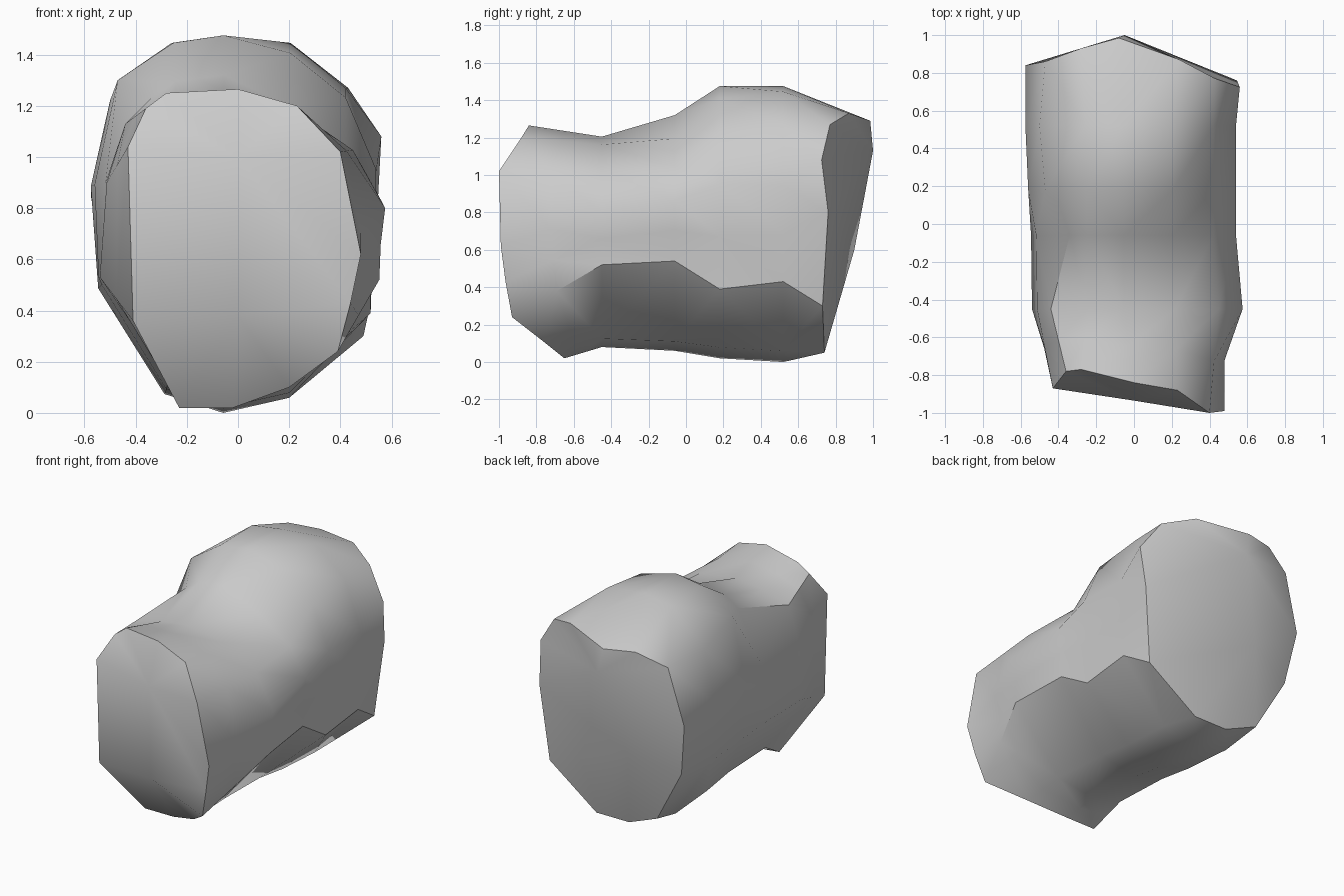
import bpy, bmesh, math

if "Cube" in bpy.data.objects:
    bpy.data.objects.remove(bpy.data.objects["Cube"])

# Shared boulder cross-section: u across (-1..1), v up (0..1), clockwise from top
OUTLINE = [(-.1, 1), (.38, .98), (.78, .86), (1, .64), (.98, .5), (.92, .3), (.37, .04),
           (-.1, 0), (-.5, .05), (-.95, .33), (-1, .6), (-.92, .79), (-.45, .98)]
N = len(OUTLINE)

# Front and back rims (x, y, z), same order
FRONT = [(0, -.84, 1.265), (.23, -.88, 1.2), (.40, -1, 1.02), (.48, -.99, .62), (.44, -.965, .43),
         (.39, -.93, .24), (.2, -.75, .1), (-.02, -.65, .02), (-.23, -.65, .02),
         (-.41, -.87, .36), (-.43, -.87, 1.04), (-.36, -.78, 1.19), (-.28, -.77, 1.25)]
BACK = [(-.08, .985, 1.29), (.24, .87, 1.33), (.43, .77, 1.27), (.56, .725, 1.08), (.545, .76, .8),
        (.49, .73, .3), (.14, .74, .05), (-.1, .74, .05), (-.32, .76, .14),
        (-.52, .79, .5), (-.575, .84, .85), (-.47, .86, 1.22), (-.28, .93, 1.3)]

# Body sections: y, left, right, bottom, top, right crease height,
# left shoulder x, left shoulder z, sag of the right shoulder
SECTIONS = [(-.45, -.54, .575, .08, 1.205, .52, -.44, 1.13, .02),
            (-.06, -.545, .54, .06, 1.32, .54, -.34, 1.23, .10),
            (.18, -.56, .54, .02, 1.475, .39, -.47, 1.30, .04),
            (.52, -.575, .54, 0, 1.475, .43, -.5, 1.22, 0)]


def section(y, left, right, bottom, top, crease, sh_x, sh_z, sag):
    pts = [(u * (right if u > 0 else -left), y, bottom + v * (top - bottom))
           for u, v in OUTLINE]
    for i in (1, 2):
        pts[i] = (pts[i][0], y, pts[i][2] - sag)
    pts[5] = (right * .96, y, crease)
    pts[4] = (right * .97, y, crease * .5 + pts[3][2] * .5)
    if y < 0:                       # flatter left flank near the front
        pts[9] = (left, y, .53)
        pts[10] = (left * .95, y, .9)
    pts[11] = (sh_x, y, sh_z)
    return pts


body = [section(*s) for s in SECTIONS]

# Pinched ring just behind the front rim
pinch = [[(p + q) / 2 for p, q in zip(a, b)] for a, b in zip(FRONT, body[0])]
for i in (3, 4):
    pinch[i][0] *= .91

bm = bmesh.new()
rings = [[bm.verts.new(p) for p in ring] for ring in [FRONT, pinch] + body + [BACK]]

# Sides
for a, b in zip(rings, rings[1:]):
    for i in range(N):
        j = (i + 1) % N
        bm.faces.new((a[i], a[j], b[j], b[i]))


# Gently bulging end faces, fanned around a short central spine
def cap(ring, high, low):
    hi, lo = bm.verts.new(high), bm.verts.new(low)
    hub = [lo if 4 <= i <= 9 else hi for i in range(N)]
    for i in range(N):
        j = (i + 1) % N
        bm.faces.new((ring[i], ring[j], hub[i]))
        if hub[i] != hub[j]:
            bm.faces.new((hub[i], ring[j], hub[j]))


cap(rings[0], (0, -.935, 1.0), (0, -.915, .38))
cap(rings[-1], (-.05, 1.0, 1.13), (-.2, .9, .6))

bmesh.ops.recalc_face_normals(bm, faces=bm.faces)
bmesh.ops.triangulate(bm, faces=bm.faces)
mesh = bpy.data.meshes.new("boulder")
bm.to_mesh(mesh)
bm.free()
boulder = bpy.data.objects.new("boulder", mesh)
bpy.context.collection.objects.link(boulder)

# Smooth stone with sharp chipped edges
bpy.context.view_layer.objects.active = boulder
boulder.select_set(True)
bpy.ops.object.shade_smooth_by_angle(angle=math.radians(38))
